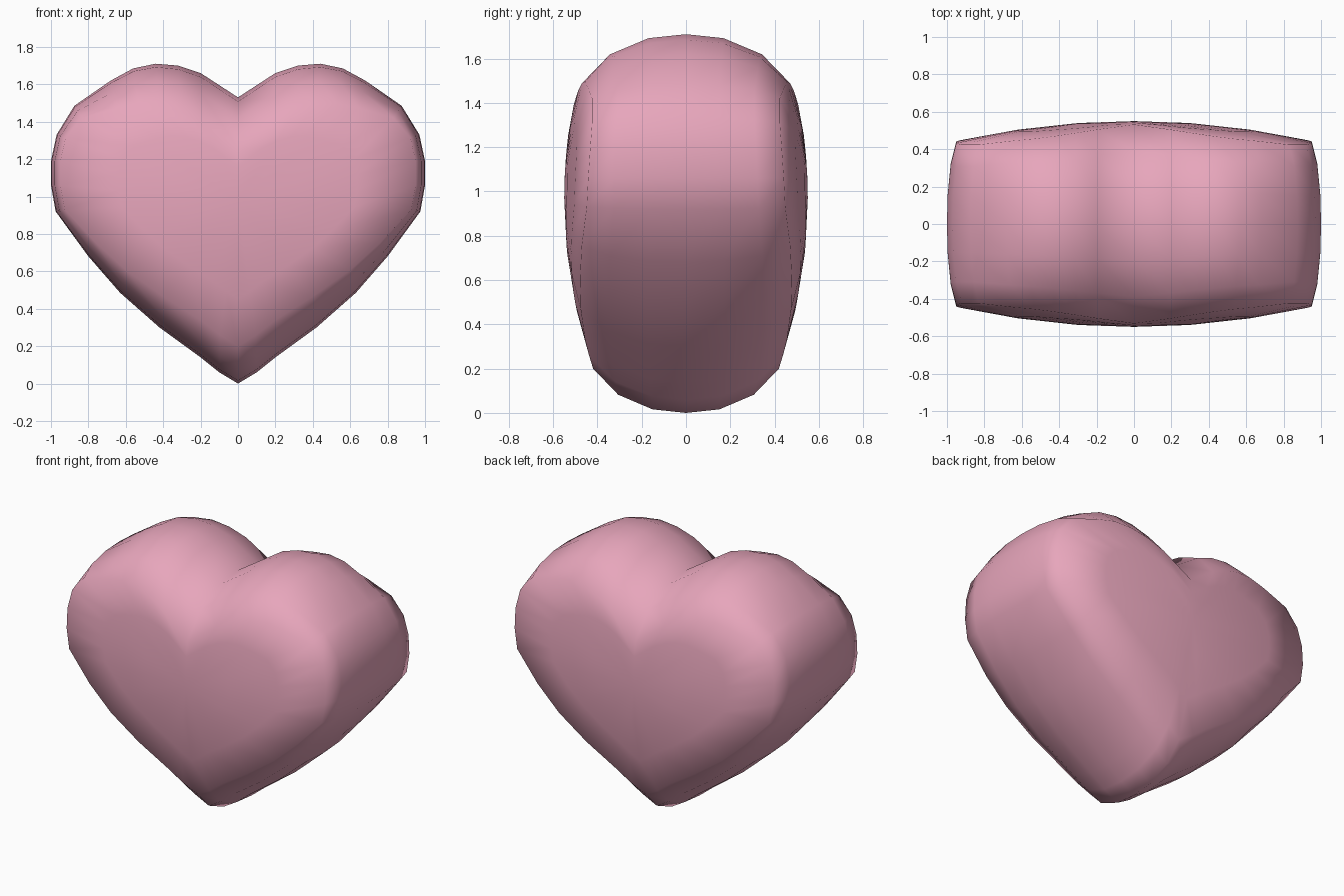
import bpy, bmesh

if "Cube" in bpy.data.objects:
    bpy.data.objects.remove(bpy.data.objects["Cube"])

# Right half of the heart outline (x, z), from bottom tip to top notch
half = [(0, 0.0), (0.1, 0.06), (0.2, 0.14), (0.42, 0.30), (0.63, 0.485), (0.80, 0.68),
        (0.975, 0.92), (1.0, 1.06), (1.0, 1.19), (0.97, 1.33), (0.875, 1.485),
        (0.68, 1.62), (0.56, 1.685), (0.44, 1.71), (0.32, 1.70), (0.2, 1.66), (0, 1.53)]
outline = half + [(-x, z) for x, z in half[-2:0:-1]]
CZ = 0.97  # height of the puffed centre


def puff(x, z):
    """Depth of the domed face at a given spot."""
    return 0.55 - 0.118 * x * x - 0.22 * (z - CZ) ** 2


def layer(k, sx):
    """Outline pulled inward by amount k, narrowed by sx."""
    pts = []
    for x, z in outline:
        w = k * (1 - x * x)
        pts.append((x * sx, z - 0.275 * w if z > 1.1 else z + 0.2 * w))
    return pts


rim = layer(1, 0.95)
rim_y = [puff(x, z) for x, z in rim]


def side_ring(k, sx, f):
    return [(x, -f * y, z) for (x, z), y in zip(layer(k, sx), rim_y)]


def face_ring(t):
    pts = [(x * t, CZ + (z - CZ) * t) for x, z in rim]
    return [(x, -puff(x, z), z) for x, z in pts]


# Rings from the front face to the middle, then mirrored to the back
front = [face_ring(0.33), face_ring(0.67), face_ring(1),
         side_ring(0.41, 0.98, 0.73), side_ring(0.08, 0.996, 0.36)]
back = [[(x, -y, z) for x, y, z in r] for r in reversed(front)]
rings = front + [side_ring(0, 1, 0)] + back

bm = bmesh.new()
loops = [[bm.verts.new(p) for p in r] for r in rings]
n = len(outline)
for a, b in zip(loops, loops[1:]):
    for i in range(n):
        j = (i + 1) % n
        bm.faces.new((a[i], a[j], b[j], b[i]))
# Close both domed faces
for loop, y in ((loops[0], -0.55), (loops[-1], 0.55)):
    c = bm.verts.new((0, y, CZ))
    for i in range(n):
        bm.faces.new((loop[i], loop[(i + 1) % n], c))
bmesh.ops.recalc_face_normals(bm, faces=bm.faces)
for f in bm.faces:
    f.smooth = True

mesh = bpy.data.meshes.new("heart")
bm.to_mesh(mesh)
bm.free()
heart = bpy.data.objects.new("heart", mesh)
bpy.context.collection.objects.link(heart)

mat = bpy.data.materials.new("pink")
mat.diffuse_color = (0.80, 0.38, 0.50, 1)
mat.use_nodes = True
mat.node_tree.nodes["Principled BSDF"].inputs["Base Color"].default_value = mat.diffuse_color
mesh.materials.append(mat)
